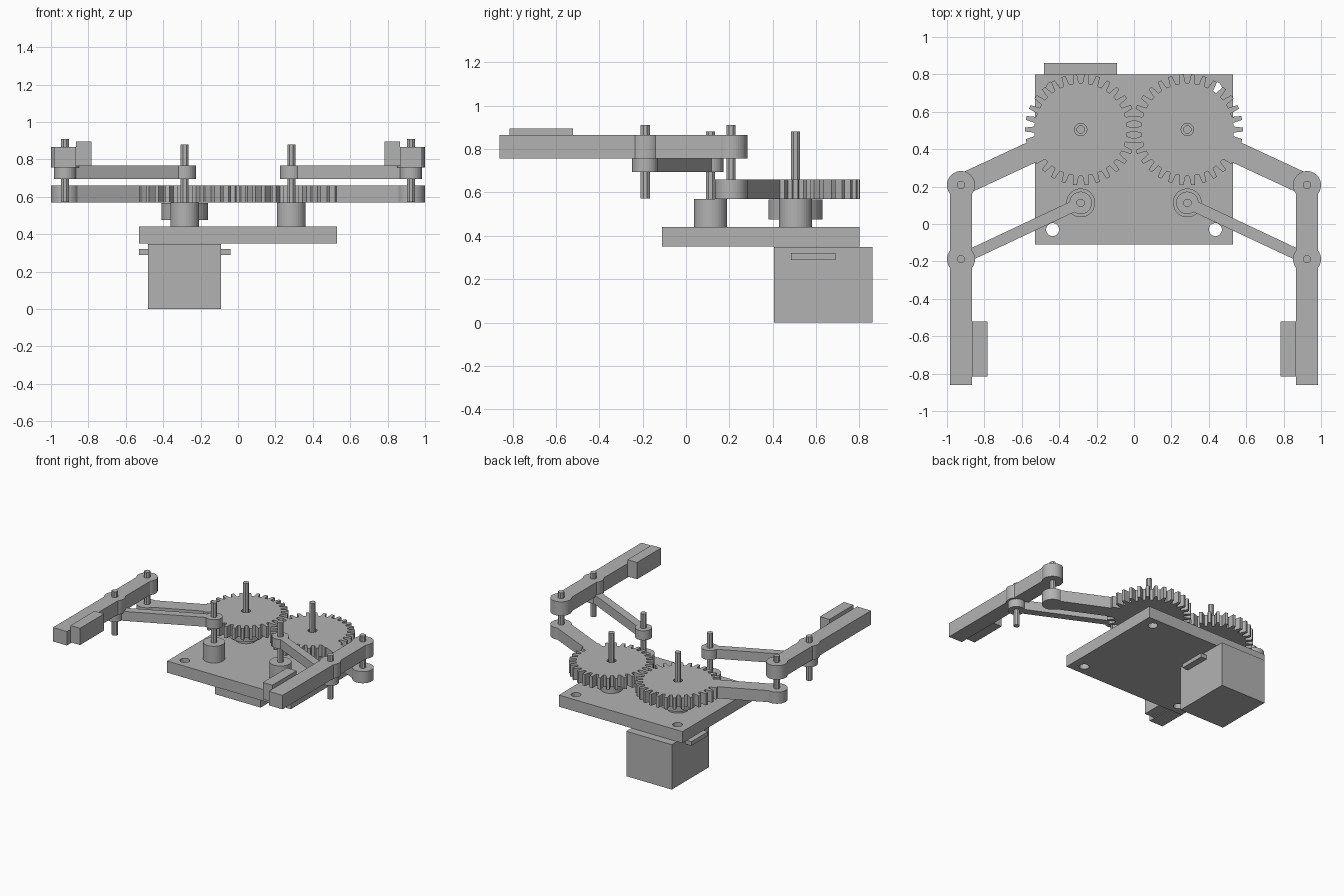
import bpy, bmesh
from math import sin, cos, pi, asin, hypot
from mathutils import Vector

if "Cube" in bpy.data.objects:
    bpy.data.objects.remove(bpy.data.objects["Cube"])

GREY = (0.45, 0.45, 0.45, 1)
grey = bpy.data.materials.new("plain grey")
grey.use_nodes = True
grey.diffuse_color = GREY
grey.node_tree.nodes["Principled BSDF"].inputs["Base Color"].default_value = GREY


def circle(x, y, r, n=32):
    return [(x + r * cos(2 * pi * (i + 0.5) / n), y + r * sin(2 * pi * (i + 0.5) / n)) for i in range(n)]


def rect(x0, x1, y0, y1):
    return [(x0, y0), (x1, y0), (x1, y1), (x0, y1)]


def prism(name, outline, z0, z1, holes=()):
    """Extrude an outline, with optional holes, from z0 to z1."""
    bm = bmesh.new()
    edges = []
    for loop in (outline, *holes):
        vs = [bm.verts.new((x, y, z0)) for x, y in loop]
        edges += [bm.edges.new((vs[i - 1], vs[i])) for i in range(len(vs))]
    bmesh.ops.triangle_fill(bm, edges=edges, use_beauty=True)
    bmesh.ops.dissolve_limit(bm, angle_limit=0.01, verts=[], edges=bm.edges[:])
    out = bmesh.ops.extrude_face_region(bm, geom=bm.faces[:], use_keep_orig=True)
    top = [v for v in out["geom"] if isinstance(v, bmesh.types.BMVert)]
    bmesh.ops.translate(bm, verts=top, vec=(0, 0, z1 - z0))
    bmesh.ops.recalc_face_normals(bm, faces=bm.faces[:])
    mesh = bpy.data.meshes.new(name)
    bm.to_mesh(mesh)
    bm.free()
    mesh.materials.append(grey)
    ob = bpy.data.objects.new(name, mesh)
    bpy.context.collection.objects.link(ob)
    return ob


def bar(start, end, w, eyes, skip=0.0):
    """Outline of a bar of half width w, with round eyes (distance, radius) on its axis."""
    a, b = Vector(start), Vector(end)
    length = (b - a).length
    u = (b - a).normalized()
    v = Vector((-u.y, u.x))
    half = [] if eyes[0][0] == 0 else [(skip, w)]
    for d, r in eyes:
        lean = asin(w / r)
        t0 = pi if d == 0 else pi - lean
        t1 = 0 if abs(d - length) < 1e-4 else lean
        half += [(d + r * cos(t), r * sin(t)) for t in (t0 + (t1 - t0) * i / 14 for i in range(15))]
    if abs(eyes[-1][0] - length) > 1e-4:
        half.append((length, w))
    pts = half + [(s, -t) for s, t in reversed(half) if t > 1e-5]
    return [tuple(a + u * s + v * t) for s, t in pts]


def gear(x, y, root, tip, teeth=30):
    """Outline of a spur gear with tapered teeth."""
    pitch = 2 * pi / teeth
    pts = []
    for i in range(teeth):
        for off, r in ((-0.31, root), (-0.17, tip), (0.17, tip), (0.31, root)):
            t = (i + off) * pitch
            pts.append((x + r * cos(t), y + r * sin(t)))
    return pts


# Base plate with four screw holes
prism("base_plate", rect(-0.53, 0.53, -0.11, 0.80), 0.35, 0.44,
      [circle(x, y, 0.035, 20) for x in (-0.435, 0.435) for y in (-0.03, 0.725)])

# Motor with mounting tabs, and its drive disc under the right gear
prism("motor_body", rect(-0.48, -0.09, 0.405, 0.86), 0, 0.348)
prism("motor_tab_outer", rect(-0.53, -0.48, 0.485, 0.69), 0.288, 0.32)
prism("motor_tab_inner", rect(-0.09, -0.04, 0.485, 0.69), 0.288, 0.32)
prism("drive_disc", circle(-0.285, 0.505, 0.125), 0.475, 0.568)

for side, k in (("left", 1), ("right", -1)):
    hub, pivot = (k * 0.285, 0.505), (k * 0.285, 0.113)
    elbow, joint = (k * 0.925, 0.208), (k * 0.925, -0.188)

    # Gear and its rigid arm
    prism(f"{side}_gear", gear(*hub, 0.248, 0.298), 0.57, 0.66, [circle(*hub, 0.033, 20)])
    reach = hypot(elbow[0] - hub[0], elbow[1] - hub[1])
    prism(f"{side}_gear_arm", bar(hub, elbow, 0.058, [(reach, 0.075)], 0.237), 0.57, 0.66)

    # Bosses and shafts standing on the plate
    for part, (x, y) in (("gear", hub), ("link", pivot)):
        prism(f"{side}_{part}_boss", circle(x, y, 0.077), 0.44, 0.57)
        prism(f"{side}_{part}_shaft", circle(x, y, 0.023, 8), 0.56, 0.88)

    # Thin parallel link
    reach = hypot(joint[0] - pivot[0], joint[1] - pivot[1])
    prism(f"{side}_link", bar(pivot, joint, 0.03, [(0, 0.06), (reach, 0.06)]), 0.695, 0.768)

    # Finger with two eyes, and its gripping pad
    prism(f"{side}_finger", bar(elbow, (elbow[0], -0.86), 0.059,
                                [(0, 0.075), (elbow[1] - joint[1], 0.075)]), 0.757, 0.865)
    xs = sorted((k * 0.784, k * 0.866))
    prism(f"{side}_finger_pad", rect(*xs, -0.815, -0.52), 0.765, 0.895)

    # Pins joining the finger to the arm and link
    for part, (x, y) in (("arm", elbow), ("link", joint)):
        prism(f"{side}_{part}_pin", circle(x, y, 0.023, 8), 0.571, 0.91)
